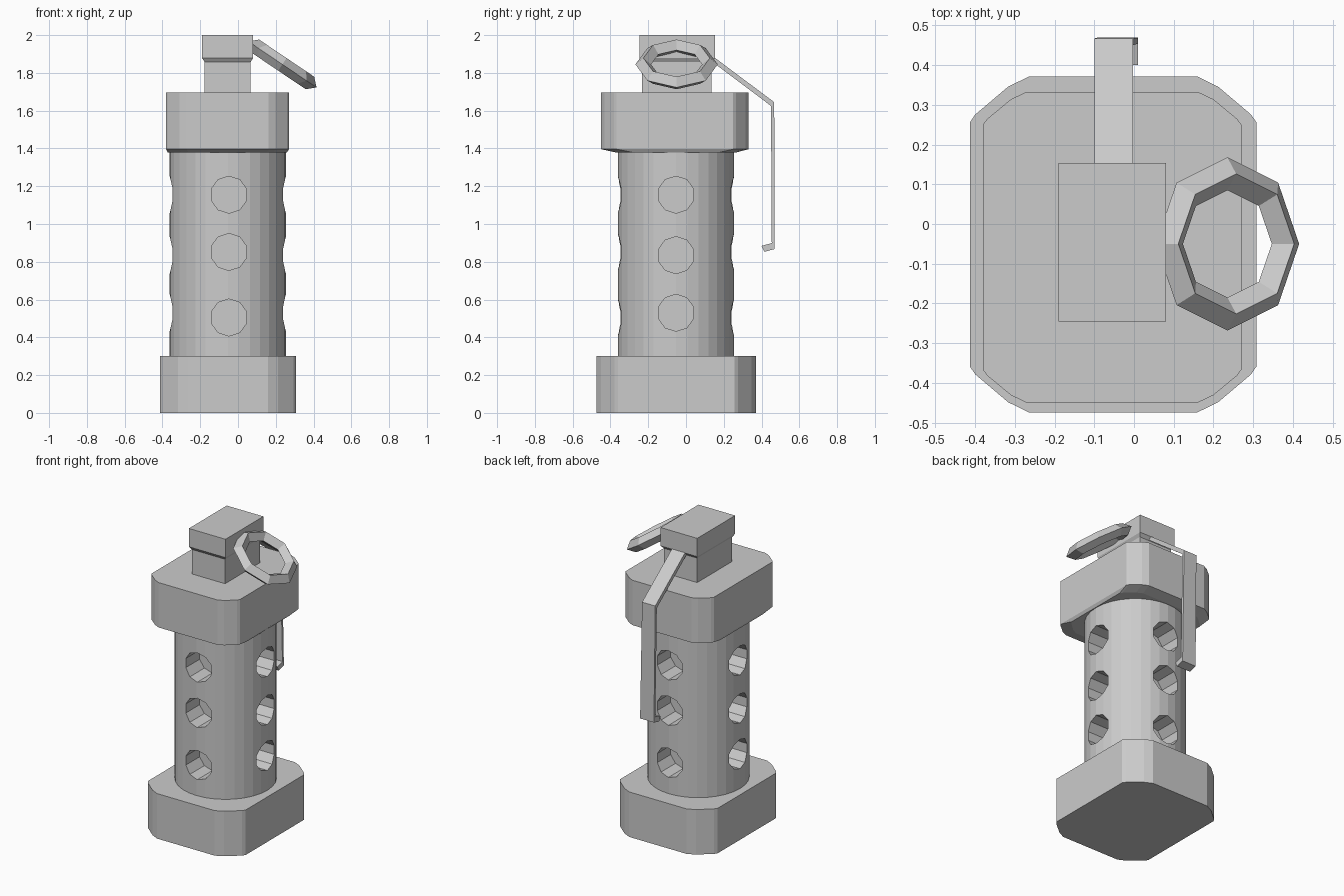
import bpy, bmesh, math
from mathutils import Vector, Matrix

if "Cube" in bpy.data.objects:
    bpy.data.objects.remove(bpy.data.objects["Cube"])

C = Vector((-0.054, -0.053))  # body axis


def make_object(name, bm):
    bmesh.ops.recalc_face_normals(bm, faces=bm.faces)
    me = bpy.data.meshes.new(name)
    bm.to_mesh(me)
    bm.free()
    ob = bpy.data.objects.new(name, me)
    bpy.context.collection.objects.link(ob)
    return ob


def loft(name, sections):
    """Closed solid through matching loops of 3D points."""
    bm = bmesh.new()
    loops = [[bm.verts.new(p) for p in s] for s in sections]
    n = len(loops[0])
    for a, b in zip(loops, loops[1:]):
        for i in range(n):
            j = (i + 1) % n
            bm.faces.new((a[i], a[j], b[j], b[i]))
    bm.faces.new(loops[0])
    bm.faces.new(loops[-1])
    return make_object(name, bm)


def cut_rect(x0, x1, y0, y1, cx, cy, z):
    """Rectangle with softened chamfered corners, at height z."""
    corner = [(0, 1), (0.12, 0.5), (0.52, 0.12), (1, 0)]
    pts = []
    for k, (x, y, sx, sy) in enumerate([(x0, y0, 1, 1), (x1, y0, -1, 1),
                                        (x1, y1, -1, -1), (x0, y1, 1, -1)]):
        c = [(x + sx * u * cx, y + sy * v * cy, z)
             for u, v in [(0, 1), (0.09, 0.83), (0.65, 0.22), (1, 0)]]
        pts += c if k % 2 == 0 else c[::-1]
    return pts


def rect(x0, x1, y0, y1, z):
    return [(x0, y0, z), (x1, y0, z), (x1, y1, z), (x0, y1, z)]


# Base and top collar
base = (-0.413, 0.308, -0.474, 0.371, 0.148, 0.115)
loft("base", [cut_rect(*base, z) for z in (0, 0.30)])
collar = (-0.38, 0.27, -0.449, 0.332, 0.108, 0.082)
under = (-0.372, 0.258, -0.368, 0.262, 0.11, 0.09)
loft("collar", [cut_rect(*under, 1.378), cut_rect(*collar, 1.396),
                cut_rect(*collar, 1.695)])

# Round body
bm = bmesh.new()
bmesh.ops.create_cone(bm, cap_ends=True, segments=32, radius1=0.308, radius2=0.308,
                      depth=1.14, matrix=Matrix.Translation((C.x, C.y, 0.85)))
body = make_object("body", bm)

# Blind holes on all four sides
bm = bmesh.new()
for side in range(4):
    heights = (0.505, 0.852, 1.155) if side % 2 == 0 else (0.53, 0.835, 1.155)
    for z in heights:
        m = (Matrix.Translation((C.x + 0.006, C.y, z))
             @ Matrix.Rotation(side * math.pi / 2, 4, 'Z')
             @ Matrix.Translation((0, -0.27, 0))
             @ Matrix.Rotation(math.pi / 2, 4, 'X'))
        bmesh.ops.create_cone(bm, cap_ends=True, segments=10, radius1=0.098,
                              radius2=0.098, depth=0.24, matrix=m)
cutter = make_object("hole_cutter", bm)
cutter.hide_render = True
cutter.hide_set(True)
mod = body.modifiers.new("holes", 'BOOLEAN')
mod.object = cutter
mod.operation = 'DIFFERENCE'
mod.solver = 'EXACT'

# Neck and head of the fuse
loft("neck", [rect(-0.177, 0.067, -0.232, 0.135, z) for z in (1.69, 1.87)])
loft("fuse_head", [rect(-0.177, 0.067, -0.232, 0.135, 1.858),
                   rect(-0.19, 0.08, -0.246, 0.153, 1.878),
                   rect(-0.19, 0.08, -0.246, 0.153, 2.0)])

# Safety lever: bent strip, (outer y, z), (inner y, z), x range
stations = [((0.11, 1.912), (0.10, 1.888), -0.10, -0.003),
            ((0.467, 1.645), (0.45, 1.625), -0.10, -0.003),
            ((0.469, 0.867), (0.454, 0.899), -0.092, 0.01),
            ((0.415, 0.853), (0.40, 0.884), -0.092, 0.01)]
loft("safety_lever", [[(x0, *o), (x1, *o), (x1, *i), (x0, *i)]
                      for o, i, x0, x1 in stations])

# Pull ring: eight segments with a diamond section, tilted
bm = bmesh.new()
tilt = Matrix.Translation((0.235, -0.05, 1.845)) @ Matrix.Rotation(math.radians(34), 4, 'Y')
rings = []
for i in range(8):
    a = i * math.pi / 4
    rings.append([bm.verts.new(tilt @ Vector((r * math.cos(a), r * math.sin(a), h)))
                  for r, h in ((0.218, 0), (0.176, 0.04), (0.135, 0), (0.176, -0.04))])
for i in range(8):
    a, b = rings[i], rings[(i + 1) % 8]
    for k in range(4):
        bm.faces.new((a[k], a[(k + 1) % 4], b[(k + 1) % 4], b[k]))
make_object("pull_ring", bm)
